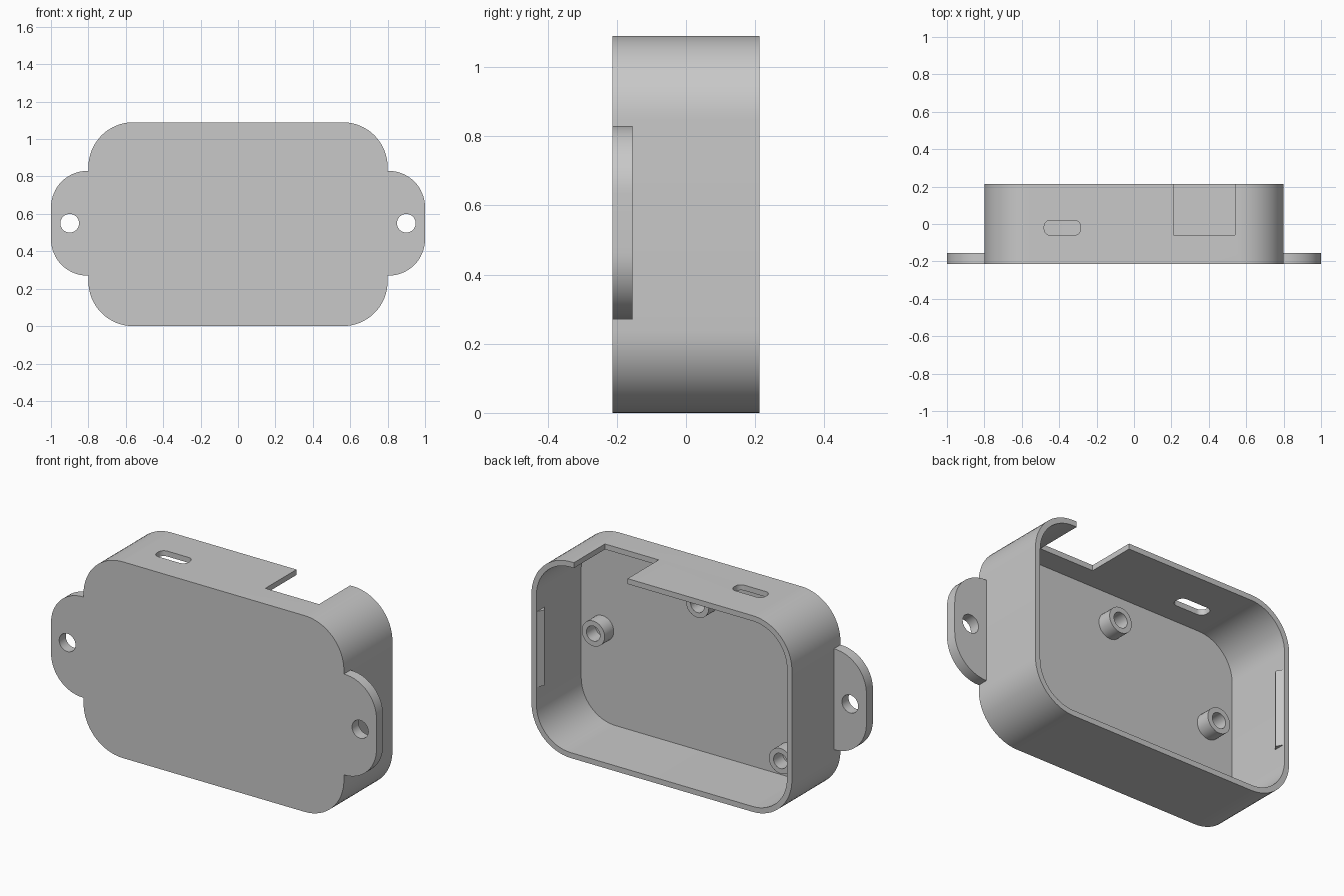
import bpy, bmesh, math
from mathutils import Vector

cube = bpy.data.objects.get("Cube")
if cube:
    bpy.data.objects.remove(cube, do_unlink=True)

grey = bpy.data.materials.new("plain_grey")
grey.use_nodes = True
GREY = (0.58, 0.58, 0.58, 1)
grey.diffuse_color = GREY
grey.node_tree.nodes["Principled BSDF"].inputs["Base Color"].default_value = GREY

FRONT, BACK, HEIGHT = -0.213, 0.213, 1.09
HALF, WALL, FLOOR = 0.8, 0.03, -0.18
MID = HEIGHT / 2


def arc(cx, cy, r, start, sweep, n=16):
    return [(cx + r * math.cos(math.radians(start + sweep * i / n)),
             cy + r * math.sin(math.radians(start + sweep * i / n)))
            for i in range(n + 1)]


def rounded(x0, x1, y0, y1, r):
    return (arc(x1 - r, y1 - r, r, 0, 90) + arc(x0 + r, y1 - r, r, 90, 90)
            + arc(x0 + r, y0 + r, r, 180, 90) + arc(x1 - r, y0 + r, r, 270, 90))


def circle(x, z, r):
    return arc(x, z, r, 0, 360, 32)[:-1]


def prism(name, profile, low, high, axis="y"):
    """Extrude an outline along y (outline in x, z) or z (outline in x, y)."""
    def place(p, d):
        return Vector((p[0], d, p[1])) if axis == "y" else Vector((p[0], p[1], d))
    bm = bmesh.new()
    face = bm.faces.new([bm.verts.new(place(p, low)) for p in profile])
    new = bmesh.ops.extrude_face_region(bm, geom=[face])["geom"]
    bmesh.ops.translate(bm, vec=place((0, 0), high - low),
                        verts=[g for g in new if isinstance(g, bmesh.types.BMVert)])
    bmesh.ops.recalc_face_normals(bm, faces=bm.faces)
    mesh = bpy.data.meshes.new(name)
    bm.to_mesh(mesh)
    bm.free()
    mesh.materials.append(grey)
    ob = bpy.data.objects.new(name, mesh)
    bpy.context.collection.objects.link(ob)
    return ob


def activate(ob):
    bpy.ops.object.select_all(action="DESELECT")
    ob.select_set(True)
    bpy.context.view_layer.objects.active = ob


def cut(ob, cutter):
    cutter.hide_render = True
    mod = ob.modifiers.new("cut", "BOOLEAN")
    mod.operation, mod.solver, mod.object = "DIFFERENCE", "EXACT", cutter
    activate(ob)
    bpy.ops.object.modifier_apply(modifier=mod.name)
    bpy.data.objects.remove(cutter, do_unlink=True)


def smooth(ob):
    activate(ob)
    bpy.ops.object.shade_smooth_by_angle(angle=math.radians(30))


# Open-backed case with a port slot and a notch in its top wall
case = prism("case", rounded(-HALF, HALF, 0, HEIGHT, 0.24), FRONT, BACK)
cut(case, prism("cavity", rounded(-HALF + WALL, HALF - WALL, WALL, HEIGHT - WALL, 0.21),
                FLOOR, BACK + 0.1))
cut(case, prism("port", rounded(-0.48, -0.285, -0.06, 0.02, 0.034), 0.95, 1.2, "z"))
cut(case, prism("notch", [(0.21, 0.95), (0.54, 0.95), (0.54, 1.2), (0.21, 1.2)],
                -0.06, BACK + 0.1))
smooth(case)

for side, label in ((1, "left"), (-1, "right")):
    # Mounting ear with screw hole
    z0, z1, r = 0.27, 0.83, 0.195
    outline = ([(HALF, z0)] + arc(1 - r, z0 + r, r, 270, 90)
               + arc(1 - r, z1 - r, r, 0, 90) + [(HALF, z1)])
    ear = prism(label + "_ear", [(side * x, z) for x, z in outline], FRONT, -0.155)
    cut(ear, prism("ear_hole", circle(side * 0.9, 0.55, 0.05), -0.4, 0.1))
    smooth(ear)
    # Wedge-shaped snap ridge inside the rim
    inner = HALF - WALL
    wedge = [(inner + 0.005, 0.14), (inner, 0.14), (inner - 0.02, 0.17),
             (inner, 0.205), (inner + 0.005, 0.205)]
    prism(label + "_snap_ridge", [(side * x, y) for x, y in wedge],
          MID - 0.21, MID + 0.21, "z")

# Hollow screw posts on the inside of the front panel
for i, (x, z) in enumerate([(0.64, 0.55), (0.0, 0.88), (-0.51, 0.15), (-0.62, 0.55)]):
    post = prism("screw_post_%d" % (i + 1), circle(x, z, 0.07), FLOOR, -0.1)
    cut(post, prism("post_hole", circle(x, z, 0.042), FLOOR - 0.1, 0))
    smooth(post)
